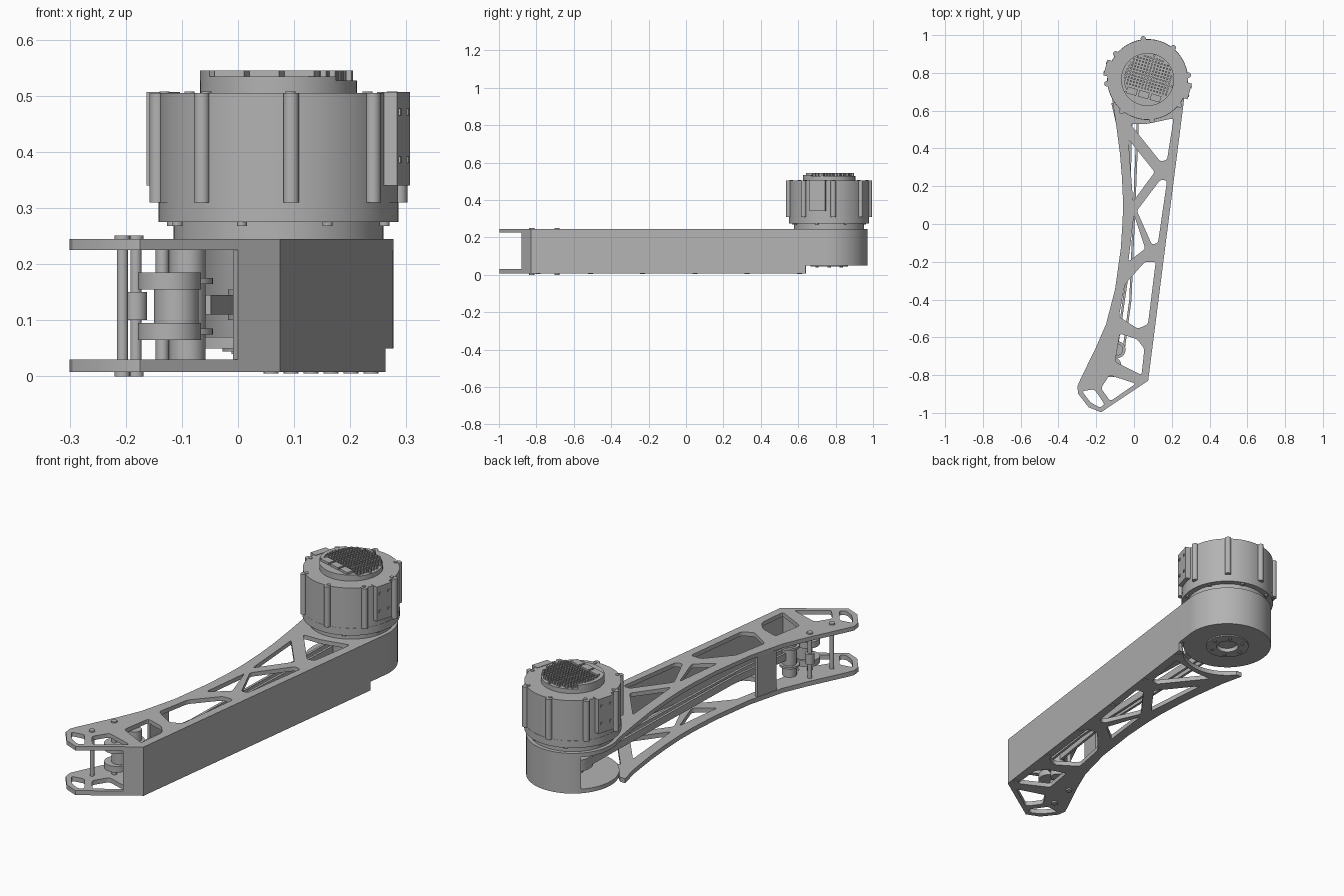
import bpy, bmesh, math
from mathutils import Vector

if "Cube" in bpy.data.objects:
    bpy.data.objects.remove(bpy.data.objects["Cube"])

GREY = bpy.data.materials.new("machined grey")
GREY.use_nodes = True
TONE = (0.45, 0.45, 0.45, 1)
GREY.diffuse_color = TONE
GREY.node_tree.nodes["Principled BSDF"].inputs["Base Color"].default_value = TONE

C = Vector((0.072, 0.765))   # motor axis
R = 0.205                    # housing radius
TURN = math.radians(-16)     # motor rotation
parts = []


def finish(name, mesh):
    ob = bpy.data.objects.new(name, mesh)
    bpy.context.collection.objects.link(ob)
    mesh.materials.clear()
    mesh.materials.append(GREY)
    parts.append(ob)
    return ob


def slab(name, loops, z0, z1):
    """Flat plate: the first loop is the outline, the others are holes."""
    cu = bpy.data.curves.new(name, 'CURVE')
    cu.dimensions, cu.fill_mode = '2D', 'BOTH'
    cu.extrude = (z1 - z0) / 2
    for loop in loops:
        sp = cu.splines.new('POLY')
        sp.points.add(len(loop) - 1)
        for pt, co in zip(sp.points, loop):
            pt.co = (co[0], co[1], 0, 1)
        sp.use_cyclic_u = True
    tmp = bpy.data.objects.new(name, cu)
    mesh = bpy.data.meshes.new_from_object(tmp)
    bpy.data.objects.remove(tmp)
    bm = bmesh.new()
    bm.from_mesh(mesh)
    bmesh.ops.remove_doubles(bm, verts=bm.verts, dist=1e-5)
    bmesh.ops.recalc_face_normals(bm, faces=bm.faces)
    bmesh.ops.translate(bm, verts=bm.verts, vec=(0, 0, (z0 + z1) / 2))
    bm.to_mesh(mesh)
    bm.free()
    return finish(name, mesh)


def arc(a0, a1, r, n=48, c=C):
    """Points on a circle from angle a0 to a1 in degrees."""
    angles = [math.radians(a0 + (a1 - a0) * i / n) for i in range(n + 1)]
    return [c + r * Vector((math.cos(a), math.sin(a))) for a in angles]


def disc(name, c, r, z0, z1, hole=0, n=48):
    loops = [arc(0, 360, r, n, Vector(c))[:-1]]
    if hole:
        loops.append(arc(0, 360, hole, n, Vector(c))[:-1])
    return slab(name, loops, z0, z1)


def rounded(points, r=0.015):
    """Closed polygon with softened corners."""
    pts, out = [Vector(p) for p in points], []
    for i, p in enumerate(pts):
        a, b = pts[i - 1] - p, pts[(i + 1) % len(pts)] - p
        s = p + a.normalized() * min(r, a.length * 0.4)
        e = p + b.normalized() * min(r, b.length * 0.4)
        for t in (0, 0.25, 0.5, 0.75, 1):
            out.append(s * (1 - t) ** 2 + p * 2 * t * (1 - t) + e * t * t)
    return out


def wall(name, path, t, z0, z1):
    """Upright strip along a path, thickened to its left."""
    path, inner = [Vector(p) for p in path], []
    for i, p in enumerate(path):
        d = (path[min(i + 1, len(path) - 1)] - path[max(i - 1, 0)]).normalized()
        inner.append(p + Vector((-d.y, d.x)) * t)
    return slab(name, [path + inner[::-1]], z0, z1)


def local(x, y):
    """Point in the turned frame of the motor."""
    return C + Vector((x * math.cos(TURN) - y * math.sin(TURN),
                       x * math.sin(TURN) + y * math.cos(TURN)))


def block(name, x0, x1, y0, y1, z0, z1):
    return slab(name, [[local(x0, y0), local(x1, y0), local(x1, y1), local(x0, y1)]], z0, z1)


# Arm outline
corner = Vector((0.075, -0.83))
to_c = corner - C
tan = math.degrees(math.atan2(to_c.y, to_c.x) + math.acos(R / to_c.length))
tan_pt = arc(tan, tan, R, 1)[0]
step = corner.lerp(tan_pt, (0.64 - corner.y) / (tan_pt.y - corner.y))
fork = [(-0.135, -0.97), (-0.175, -0.997), (-0.24, -0.97), (-0.295, -0.9),
        (-0.3, -0.86), (-0.285, -0.825), (-0.2, -0.65)]
left_edge = [(-0.148, -0.53), (-0.1, -0.345), (-0.07, -0.13), (-0.06, 0.02),
             (-0.058, 0.12), (-0.064, 0.25), (-0.074, 0.37), (-0.095, 0.53)]
left_edge = fork + left_edge

# Truss openings shared by both plates
openings = [
    [(-0.275, -0.885), (-0.21, -0.875), (-0.155, -0.955), (-0.18, -0.972), (-0.23, -0.945)],
    [(-0.175, -0.87), (-0.13, -0.8), (0.01, -0.845), (-0.125, -0.938)],
    [(-0.1, -0.73), (0.04, -0.8), (0.055, -0.66), (0.016, -0.61), (-0.075, -0.58)],
    [(-0.08, -0.49), (-0.048, -0.32), (0.058, -0.2), (0.115, -0.2), (0.074, -0.53), (0.02, -0.555)],
    [(-0.03, -0.2), (0, 0.05), (0.06, -0.13)],
    [(0.015, 0.07), (0.14, 0.235), (0.175, 0.23), (0.127, -0.1), (0.095, -0.11)],
    [(-0.005, 0.12), (-0.03, 0.45), (0.11, 0.275)],
    [(-0.02, 0.53), (0.07, 0.53), (0.21, 0.56), (0.175, 0.34), (0.14, 0.33)],
]
holes = [rounded(h) for h in openings]
slab("top_plate", [[corner] + left_edge + arc(200, tan, R)] + holes, 0.225, 0.245)
slab("bottom_plate", [[corner] + left_edge + [(-0.12, 0.64)] + arc(218, 322, R + 0.002) + [step]]
     + holes, 0.008, 0.03)

# Side walls and round housing
wall("side_wall", [(0, -0.88), corner, step], 0.016, 0.008, 0.245)
wall("housing_wall", [step] + arc(tan, 135, R), 0.016, 0.05, 0.245)
wall("left_panel", [(-0.11, -0.39), (-0.135, -0.5)], 0.015, 0.02, 0.235)
disc("housing_floor", C, R, 0.05, 0.07, 0.05)
disc("floor_flange", C, 0.1, 0.044, 0.05, 0.05)
for i, p in enumerate(arc(0, 360, 0.075, 6)[:-1]):
    disc(f"flange_screw_{i}", p, 0.009, 0.04, 0.045, n=12)
for i in range(6):
    p = corner.lerp(step, 0.02 + 0.19 * i) + Vector((-0.02, 0.01))
    disc(f"plate_screw_{i}", p, 0.013, 0.005, 0.009, n=16)

# Drive pulley and belt
disc("drive_pulley", C, 0.09, 0.1, 0.155)
disc("drive_shaft", C, 0.045, 0.06, 0.23)
wall("belt_outer", [(-0.015, 0.75), (-0.03, 0.2), (-0.045, -0.3), (-0.1, -0.68)], 0.012, 0.11, 0.145)
wall("belt_inner", [(0.02, 0.7), (0, 0.2), (-0.025, -0.4), (-0.06, -0.66)], 0.012, 0.11, 0.145)

# Fork pins, guide rollers and idler
for name, p in (("front_pin", (-0.206, -0.825)), ("rear_pin", (-0.182, -0.69))):
    disc(name, p, 0.01, 0.004, 0.248, n=20)
    disc(name + "_top_head", p, 0.014, 0.245, 0.251, n=20)
    disc(name + "_bottom_head", p, 0.014, 0, 0.008, n=20)
disc("rear_pin_spacer", (-0.182, -0.69), 0.02, 0.1, 0.15, n=24)
disc("roller_axle", (-0.135, -0.755), 0.012, 0.03, 0.225, n=20)
disc("roller_hub", (-0.11, -0.745), 0.04, 0.095, 0.155)
for z in (0.065, 0.155):
    disc("guide_roller", (-0.122, -0.755), 0.056, z, z + 0.03)
    disc("idler_flange", (-0.09, -0.665), 0.045, z + 0.01, z + 0.02)
disc("idler", (-0.09, -0.665), 0.032, 0.03, 0.225)

# Motor
disc("motor_neck", C, 0.187, 0.245, 0.275, n=64)
disc("motor_ring", C, 0.214, 0.275, 0.31, n=64)
disc("motor_body", C, 0.213, 0.31, 0.505, n=64)
for i in range(8):
    a = 6 + 45 * i
    disc(f"motor_rib_{i}", arc(a, a, 0.217, 1)[0], 0.014, 0.31, 0.505, n=20)
    disc(f"motor_screw_{i}", arc(a, a, 0.204, 1)[0], 0.009, 0.505, 0.508, n=12)
    disc(f"ring_screw_{i}", arc(a + 20, a + 20, 0.2, 1)[0], 0.009, 0.268, 0.276, n=12)

# Connector plates on both flanks of the motor
for s, side in ((1, "left"), (-1, "right")):
    x0, x1 = sorted((s * 0.195, s * 0.232))
    block(side + "_connector", x0, x1, -0.043, 0.043, 0.34, 0.507)
    for y in (-0.025, 0.025):
        for z in (0.38, 0.465):
            xs = sorted((s * 0.23, s * 0.235))
            block(side + "_connector_screw", *xs, y - 0.006, y + 0.006, z, z + 0.012)

# Heat sink cap with terminal blocks and cooling pins
disc("cap_base", C, 0.14, 0.505, 0.527)
chord = math.degrees(TURN)
slab("cap_front", [arc(chord + 207, chord + 333, 0.14)], 0.527, 0.534)
for i, x in enumerate((-0.09, -0.025, 0.04)):
    block(f"terminal_{i}", x, x + 0.055, -0.1, -0.065, 0.53, 0.545)
slab("cap_left_rim", [arc(chord + 150, chord + 225, 0.14) + arc(chord + 225, chord + 150, 0.122)],
     0.527, 0.545)
pitch = 0.0165
for i in range(-8, 9):
    for j in range(-3, 9):
        x, y = i * pitch, j * pitch
        if math.hypot(x, y) < 0.133:
            block("cooling_pin", x - 0.005, x + 0.005, y - 0.005, y + 0.005, 0.526, 0.545)

# Smooth round sides, keep edges sharp
bpy.ops.object.select_all(action='DESELECT')
for ob in parts:
    ob.select_set(True)
bpy.context.view_layer.objects.active = parts[0]
bpy.ops.object.shade_smooth_by_angle(angle=math.radians(30))
